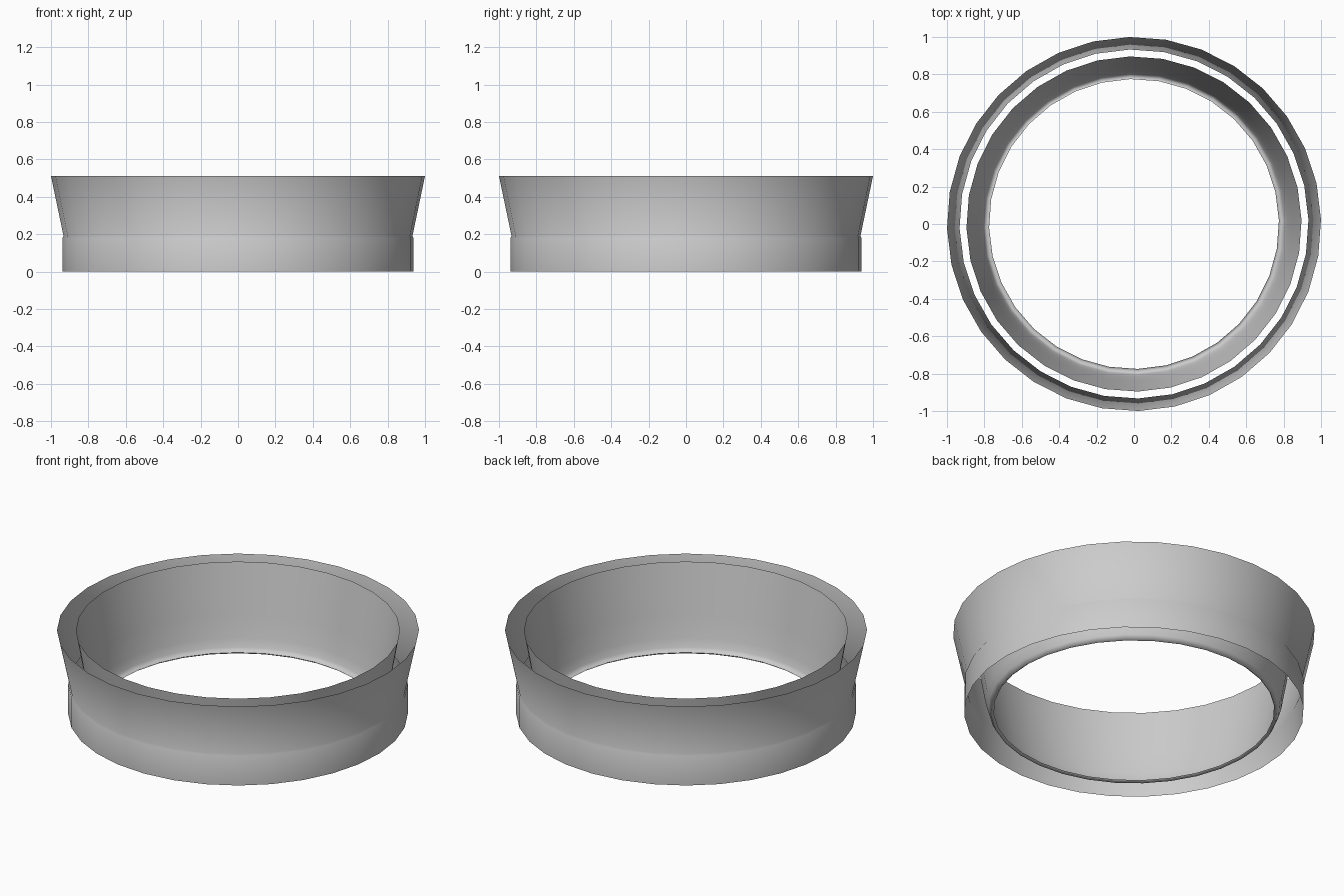
import bpy, bmesh, math

if "Cube" in bpy.data.objects:
    bpy.data.objects.remove(bpy.data.objects["Cube"])

SIDES = 32
TURN = math.radians(1.4)


def lathe(name, profile):
    """Open surface of revolution around z from (radius, height) points."""
    bm = bmesh.new()
    rings = []
    for r, z in profile:
        rings.append([bm.verts.new((r * math.cos(TURN + math.tau * i / SIDES),
                                    r * math.sin(TURN + math.tau * i / SIDES), z))
                      for i in range(SIDES)])
    for low, high in zip(rings, rings[1:]):
        for i in range(SIDES):
            j = (i + 1) % SIDES
            bm.faces.new((low[i], low[j], high[j], high[i]))
    for f in bm.faces:
        f.smooth = True
    mesh = bpy.data.meshes.new(name)
    bm.to_mesh(mesh)
    bm.free()
    obj = bpy.data.objects.new(name, mesh)
    bpy.context.collection.objects.link(obj)
    return obj


# Outer skirt: straight band, tiny ledge, then a flared upper wall
lathe("outer_skirt", [(0.938, 0), (0.938, 0.18), (0.933, 0.19), (1.0, 0.51)])

# Inner sleeve: tapered wall rounding into a slightly upturned bottom lip
lathe("inner_sleeve", [(0.775, 0.012), (0.79, 0), (0.806, 0.03), (0.82, 0.08),
                       (0.843, 0.21), (0.896, 0.51)])
